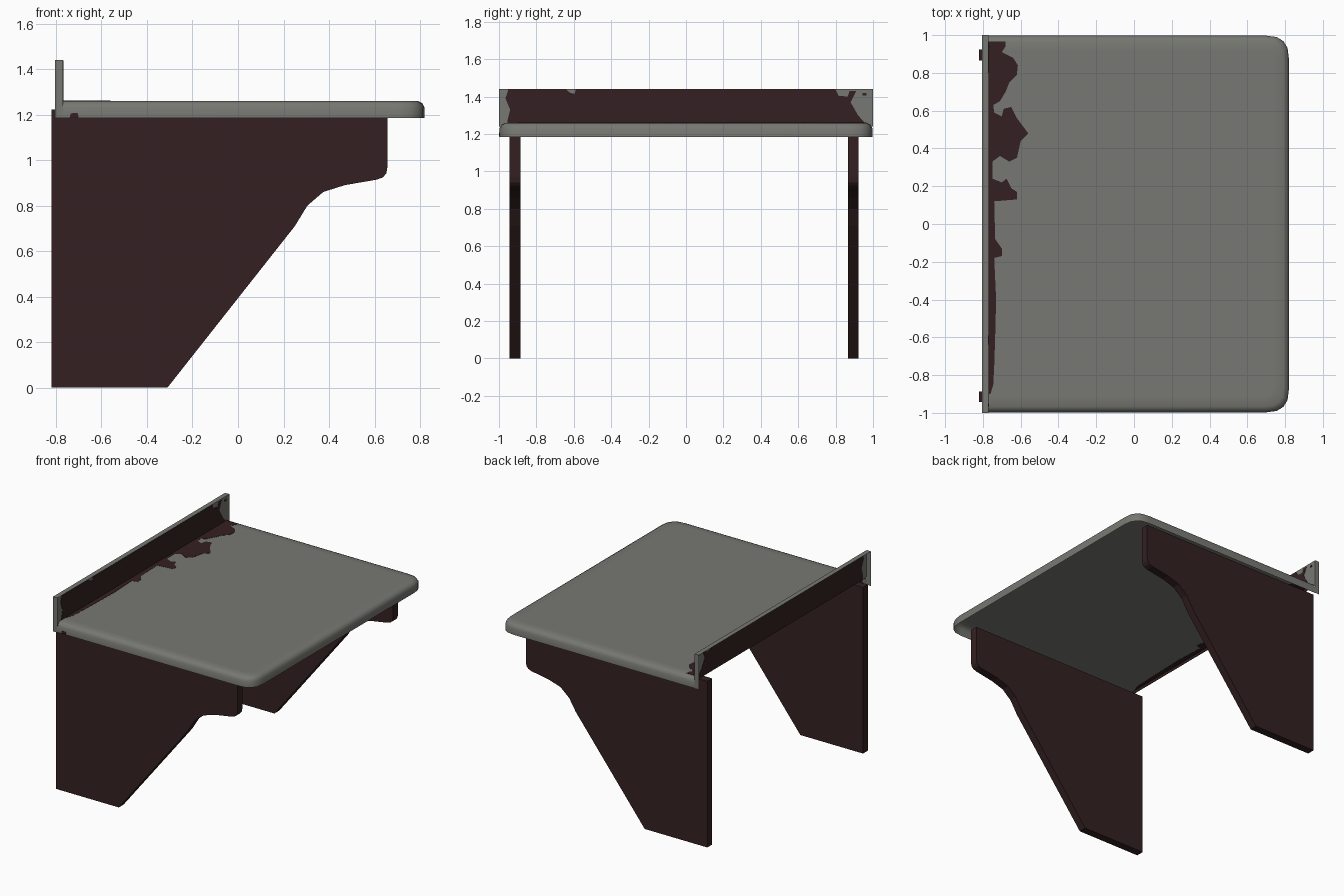
import bpy, bmesh, math


def material(name, rgb):
    m = bpy.data.materials.new(name)
    m.diffuse_color = (*rgb, 1)
    return m


GREY = material("weathered grey", (0.185, 0.185, 0.168))
BROWN = material("dark brown", (0.034, 0.0145, 0.015))


def finish(name, bm, mat):
    me = bpy.data.meshes.new(name)
    bm.to_mesh(me)
    bm.free()
    me.materials.append(mat)
    ob = bpy.data.objects.new(name, me)
    bpy.context.collection.objects.link(ob)
    return ob


def prism(name, pts, axis, lo, hi, mat):
    """Extrude a 2D outline along an axis (the other two axes keep x,y,z order)."""
    bm = bmesh.new()

    def ring(h):
        out = []
        for p in pts:
            c = list(p)
            c.insert(axis, h)
            out.append(bm.verts.new(c))
        return out
    a, b = ring(lo), ring(hi)
    n = len(pts)
    bm.faces.new(a)
    bm.faces.new(b)
    for i in range(n):
        j = (i + 1) % n
        bm.faces.new((a[i], a[j], b[j], b[i]))
    bmesh.ops.recalc_face_normals(bm, faces=bm.faces)
    return finish(name, bm, mat)


# Worktop: thin open tray (no underside, open back), built from inset outline rings
def outline(d):
    x1, y1, r = 0.82 - d, 0.997 - d, 0.12 - d * 0.6
    half = [(x1 - r + r * abs(math.cos(t)) ** 0.8, y1 - r + r * abs(math.sin(t)) ** 0.8)
            for t in [math.radians(22.5 * k) for k in range(5)]]
    half.append((-0.77, y1))
    return [(x, -y) for x, y in reversed(half)] + half


bm = bmesh.new()
rings = [[bm.verts.new((x, y, z)) for x, y in outline(d)] for d, z in
         [(0, 1.185), (0, 1.23), (0.010, 1.25), (0.03, 1.26), (0.08, 1.26)]]
bm.faces.new(rings[-1])
for a, b in zip(rings, rings[1:]):
    for i in range(len(a) - 1):
        bm.faces.new((a[i], a[i + 1], b[i + 1], b[i]))
bmesh.ops.recalc_face_normals(bm, faces=bm.faces)
if sum(f.normal.z for f in bm.faces) < 0:
    bmesh.ops.reverse_faces(bm, faces=bm.faces)
top = finish("worktop", bm, GREY)
bpy.context.view_layer.objects.active = top
top.select_set(True)
bpy.ops.object.shade_smooth_by_angle(angle=math.radians(40))

# Upright board along the back edge: front, top and end faces, open behind
bm = bmesh.new()
for quad in ([(-0.77, -1, 1.24), (-0.77, 1, 1.24), (-0.77, 1, 1.44), (-0.77, -1, 1.44)],
             [(-0.805, -1, 1.44), (-0.77, -1, 1.44), (-0.77, 1, 1.44), (-0.805, 1, 1.44)],
             [(-0.805, -1, 1.185), (-0.77, -1, 1.185), (-0.77, -1, 1.44), (-0.805, -1, 1.44)],
             [(-0.77, 1, 1.185), (-0.805, 1, 1.185), (-0.805, 1, 1.44), (-0.77, 1, 1.44)]):
    bm.faces.new([bm.verts.new(c) for c in quad])
bmesh.ops.remove_doubles(bm, verts=bm.verts, dist=1e-5)
finish("back_board", bm, GREY)

# Side brackets
bracket = [(-0.82, 0), (-0.31, 0), (0.25, 0.71), (0.305, 0.80), (0.375, 0.86), (0.47, 0.89),
           (0.61, 0.914), (0.637, 0.924), (0.652, 0.942), (0.657, 0.97), (0.657, 1.222), (-0.82, 1.222)]
for side, lo, hi in (("left", -0.943, -0.886), ("right", 0.866, 0.923)):
    prism(side + "_bracket", bracket, 1, lo, hi, BROWN)

# Brown worn paint on the back board, seen from both sides (y, z outline)
worn = [(-0.955, 1.24), (-0.955, 1.27), (-0.94, 1.33), (-0.965, 1.39), (-0.95, 1.438),
        (-0.64, 1.438), (-0.62, 1.42), (-0.595, 1.415), (-0.59, 1.438),
        (0.80, 1.438), (0.815, 1.405), (0.865, 1.40), (0.875, 1.43), (0.91, 1.43),
        (0.88, 1.37), (0.92, 1.30), (0.955, 1.26), (0.955, 1.24)]
prism("board_wear", worn, 0, -0.772, -0.768, BROWN)
prism("board_spot", [(0.945, 1.405), (0.965, 1.405), (0.965, 1.42), (0.945, 1.42)],
      0, -0.772, -0.768, BROWN)

# Brown stain creeping out over the worktop (x, y outline)
stain = [(-0.77, 0.965), (-0.68, 0.965), (-0.68, 0.94), (-0.70, 0.91), (-0.64, 0.88), (-0.615, 0.84),
         (-0.62, 0.79), (-0.66, 0.75), (-0.68, 0.70), (-0.71, 0.65), (-0.745, 0.63),
         (-0.74, 0.59), (-0.70, 0.57), (-0.69, 0.61), (-0.65, 0.62), (-0.62, 0.56),
         (-0.56, 0.48), (-0.60, 0.44), (-0.62, 0.35), (-0.66, 0.33), (-0.71, 0.36),
         (-0.75, 0.33), (-0.75, 0.24), (-0.70, 0.22), (-0.675, 0.24), (-0.65, 0.19),
         (-0.62, 0.17), (-0.62, 0.13), (-0.74, 0.12), (-0.735, -0.08), (-0.70, -0.13),
         (-0.70, -0.17), (-0.74, -0.18), (-0.73, -0.4), (-0.735, -0.6), (-0.74, -0.75),
         (-0.745, -0.85), (-0.76, -0.9), (-0.77, -0.9)]
prism("worktop_stain", stain, 2, 1.2585, 1.2615, BROWN)

# Small chip on the side rim
prism("rim_chip", [(-0.74, 1.186), (-0.70, 1.186), (-0.705, 1.208), (-0.735, 1.205)],
      1, -0.999, -0.995, BROWN)
